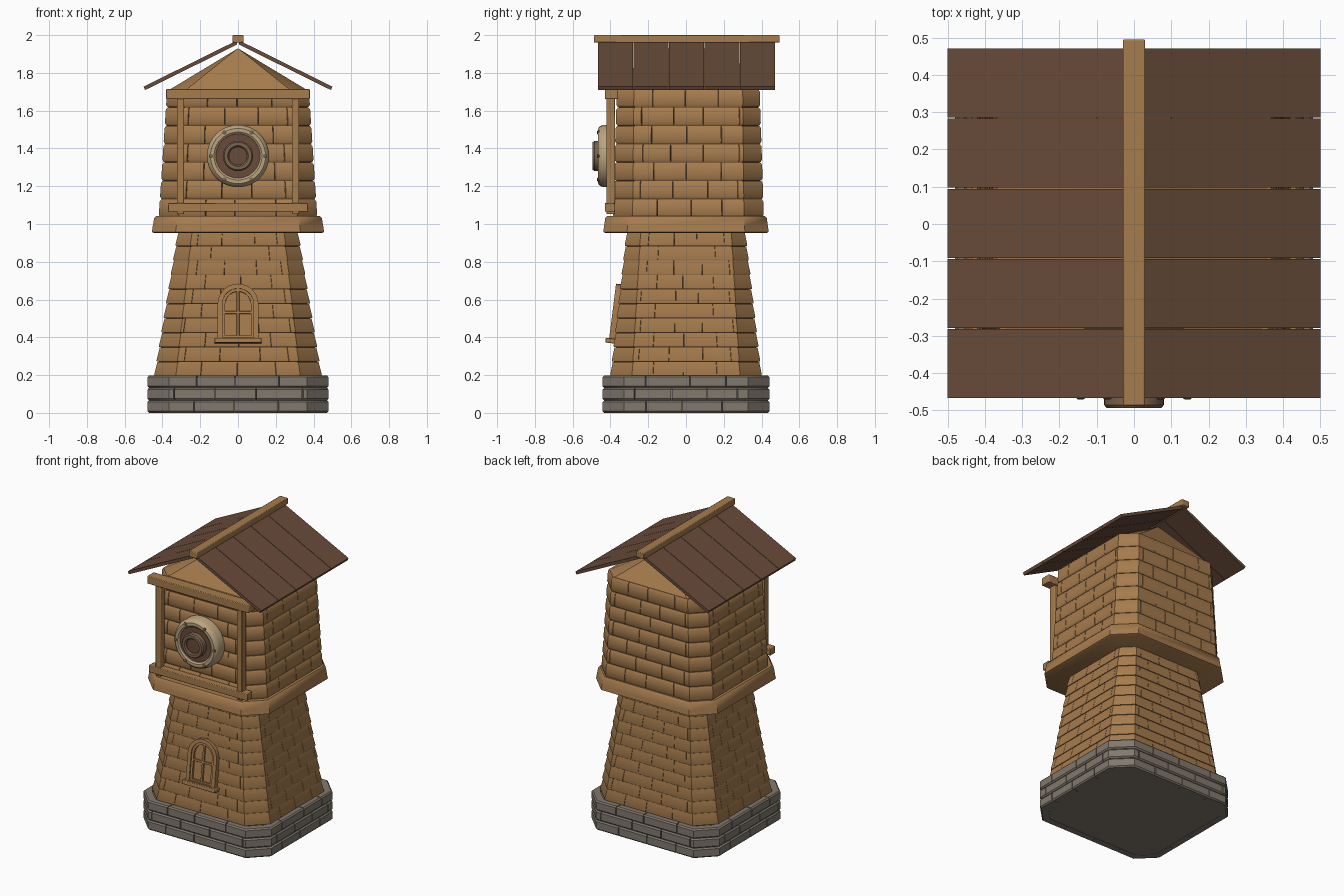
import bpy, bmesh, math, random
from mathutils import Vector

random.seed(4)
cube = bpy.data.objects.get("Cube")
if cube:
    bpy.data.objects.remove(cube, do_unlink=True)


def material(name, rgb):
    m = bpy.data.materials.new(name)
    m.use_nodes = True
    m.diffuse_color = (*rgb, 1)
    m.node_tree.nodes["Principled BSDF"].inputs["Base Color"].default_value = (*rgb, 1)
    return m


WOOD = material("warm wood", (0.38, 0.2, 0.075))
ROOF = material("dark roof wood", (0.14, 0.072, 0.042))
STONE = material("grey stone", (0.22, 0.19, 0.155))
PALE = material("pale ring", (0.5, 0.37, 0.21))
BRONZE = material("brown hub", (0.2, 0.125, 0.075))
GAP = material("dark joints", (0.06, 0.035, 0.018))
parts = []


def finish(name, bm, mat, bevel=0):
    bmesh.ops.remove_doubles(bm, verts=bm.verts, dist=0.00001)
    bmesh.ops.recalc_face_normals(bm, faces=bm.faces)
    mesh = bpy.data.meshes.new(name)
    bm.to_mesh(mesh)
    bm.free()
    ob = bpy.data.objects.new(name, mesh)
    bpy.context.collection.objects.link(ob)
    mesh.materials.append(mat)
    if bevel:
        mod = ob.modifiers.new("bevel", "BEVEL")
        mod.width, mod.segments = bevel, 2
    parts.append(ob)
    return ob


def prism(name, loop, y0, y1, mat, bevel=0, hole=None):
    """Outline in x and z pushed along y, with an optional matching hole."""
    bm = bmesh.new()
    rings = [[bm.verts.new((x, y, z)) for x, z in l]
             for l in (loop, hole or []) for y in (y0, y1)]
    a, b, c, d = rings
    n = len(loop)
    for i in range(n):
        j = (i + 1) % n
        bm.faces.new((a[i], a[j], b[j], b[i]))
        if hole:
            bm.faces.new((c[i], c[j], d[j], d[i]))
            bm.faces.new((a[i], a[j], c[j], c[i]))
            bm.faces.new((b[i], b[j], d[j], d[i]))
    if not hole:
        bm.faces.new(a)
        bm.faces.new(b)
    return finish(name, bm, mat, bevel)


def box(name, x0, x1, y0, y1, z0, z1, mat, bevel=0.004):
    return prism(name, [(x0, z0), (x1, z0), (x1, z1), (x0, z1)], y0, y1, mat, bevel)


def octagon(hx, hy, c, cy=0, inset=0):
    hx, hy, c = hx - inset, hy - inset, c - 0.586 * inset
    pts = [(c - hx, -hy), (hx - c, -hy), (hx, c - hy), (hx, hy - c)]
    pts += [(-x, -y) for x, y in pts]
    return [Vector((x, y + cy)) for x, y in pts]


def stack(name, layers, mat, cy=0):
    """Solid from octagon layers of (half x, half y, chamfer, z)."""
    bm = bmesh.new()
    rings = [[bm.verts.new((p.x, p.y, z)) for p in octagon(hx, hy, c, cy)]
             for hx, hy, c, z in layers]
    for lo, hi in zip(rings, rings[1:]):
        for i in range(8):
            j = (i + 1) % 8
            bm.faces.new((lo[i], lo[j], hi[j], hi[i]))
    bm.faces.new(rings[0])
    bm.faces.new(rings[-1])
    return finish(name, bm, mat)


def masonry(name, low, high, courses, profile, gap, mat, cy=0):
    """Courses of bricks that wrap round the cut corners."""
    bm = bmesh.new()
    low, high = Vector(low), Vector(high)

    def column(t, course):
        side, f = int(t) % 8, t - int(t)
        out = []
        for inset, h in profile:
            s = low.lerp(high, (course + h) / courses)
            o = octagon(s[0], s[1], s[2], cy, inset)
            p = o[side].lerp(o[(side + 1) % 8], f)
            out.append(bm.verts.new((p.x, p.y, s[3])))
        return out

    for course in range(courses):
        cuts = (0.06, 0.36, 0.65, 0.94) if course % 2 else (0.2, 0.5, 0.8)
        joints = [k + f + random.uniform(-0.035, 0.035) for k in (0, 2, 4, 6) for f in cuts]
        for a, b in zip(joints, joints[1:] + [joints[0] + 8]):
            a, b = a + gap, b - gap
            ts = [a] + [t for t in range(16) if a < t < b] + [b]
            cols = [column(t, course) for t in ts]
            for p, q in zip(cols, cols[1:]):
                for i in range(len(p)):
                    j = (i + 1) % len(p)
                    bm.faces.new((p[i], p[j], q[j], q[i]))
            bm.faces.new(cols[0])
            bm.faces.new(cols[-1])
    return finish(name, bm, mat)


def lathe(name, profile, mat, x=0, z=1.36, steps=40):
    """Turn (radius, y) points round an axis along y."""
    bm = bmesh.new()
    vs = [bm.verts.new((x + r, y, z)) for r, y in profile]
    es = [bm.edges.new(e) for e in zip(vs, vs[1:])]
    bmesh.ops.spin(bm, geom=vs + es, cent=(x, 0, z), axis=(0, 1, 0),
                   angle=math.tau, steps=steps)
    return finish(name, bm, mat)


block = [(0.05, 0.01), (0.008, 0.01), (0, 0.14), (0, 0.86), (0.008, 0.99), (0.05, 0.99)]
shingle = [(0.04, 0.01), (0.003, 0.01), (0, 0.1), (0.006, 0.98), (0.04, 0.98)]

# Stone foundation
masonry("foundation_blocks", (0.48, 0.442, 0.115, 0), (0.48, 0.442, 0.115, 0.198),
        3, block, 0.004, STONE)
stack("foundation_core", [(0.468, 0.43, 0.11, 0.003), (0.468, 0.43, 0.11, 0.188)], STONE)

# Lower tapering tower
masonry("tower_bricks", (0.445, 0.402, 0.115, 0.195), (0.32, 0.316, 0.075, 0.96),
        10, shingle, 0.0018, WOOD)
stack("tower_core", [(0.432, 0.389, 0.11, 0.19), (0.307, 0.303, 0.07, 0.96)], GAP)

# Ledge between the storeys
stack("ledge", [(0.445, 0.427, 0.12, 0.952), (0.456, 0.438, 0.125, 0.958),
                (0.452, 0.434, 0.125, 0.985), (0.444, 0.428, 0.12, 1.03),
                (0.434, 0.418, 0.115, 1.042)], WOOD)

# Upper storey and its hipped cap
masonry("upper_bricks", (0.42, 0.4, 0.105, 1.035), (0.375, 0.378, 0.09, 1.715),
        7, block, 0.0028, WOOD, 0.012)
stack("upper_core", [(0.407, 0.387, 0.1, 1.03), (0.362, 0.365, 0.085, 1.71)], GAP, 0.012)
bm = bmesh.new()
for p in octagon(0.368, 0.37, 0.09, 0.012):
    bm.verts.new((p.x, p.y, 1.708))
for y in (-0.21, 0.23):
    bm.verts.new((0, y, 1.93))
bmesh.ops.convex_hull(bm, input=bm.verts)
finish("roof_cap", bm, WOOD)

# Roof planks and ridge beam
width = 0.94 / 5
for side, label in ((1, "left"), (-1, "right")):
    outline = [(side * x, z) for x, z in
               ((0.005, 1.972), (0.5, 1.727), (0.492, 1.709), (0.005, 1.95))]
    for i in range(5):
        y = -0.468 + i * width
        prism(f"roof_plank_{label}_{i + 1}", outline, y + 0.0015, y + width - 0.0015, ROOF)
box("ridge_beam", -0.03, 0.03, -0.487, 0.495, 1.96, 2.0, WOOD)

# Timber frame on the front
box("frame_top_beam", -0.38, 0.38, -0.43, -0.36, 1.662, 1.714, WOOD)
box("frame_bottom_beam", -0.37, 0.37, -0.43, -0.375, 1.065, 1.112, WOOD)
for side, label in ((1, "left"), (-1, "right")):
    x = side * 0.305
    box(f"frame_post_{label}", x - 0.019, x + 0.019, -0.422, -0.375, 1.052, 1.67, WOOD)

# Round medallion with rivets
lathe("medallion_ring", [(0.165, -0.38), (0.165, -0.435), (0.158, -0.455), (0.146, -0.465),
                         (0.127, -0.465), (0.117, -0.457), (0.115, -0.42)], PALE)
lathe("medallion_disc", [(0.12, -0.4), (0.12, -0.452), (0, -0.452)], ROOF)
lathe("medallion_hub", [(0.08, -0.44), (0.08, -0.485), (0.073, -0.494), (0.055, -0.494),
                        (0.048, -0.486), (0.048, -0.45)], BRONZE)
lathe("hub_centre", [(0.05, -0.45), (0.05, -0.478), (0, -0.478)], ROOF)
for i in range(6):
    a = i * math.tau / 6
    lathe(f"rivet_{i + 1}", [(0.011, -0.455), (0.011, -0.468), (0.006, -0.471), (0, -0.471)],
          BRONZE, 0.143 * math.cos(a), 1.36 + 0.143 * math.sin(a), 10)


# Arched window leaning with the wall
def arch(w, z0, spring):
    turn = [math.pi * i / 14 for i in range(15)]
    return [(w, z0)] + [(w * math.cos(a), spring + w * math.sin(a)) for a in turn] + [(-w, z0)]


window = [
    prism("window_frame", arch(0.108, 0.02, 0.208), -0.028, 0.02, WOOD, 0,
          arch(0.083, 0.03, 0.208)),
    prism("window_inner_frame", arch(0.084, 0.025, 0.208), -0.02, 0.02, WOOD, 0,
          arch(0.068, 0.04, 0.208)),
    prism("window_panel", arch(0.08, 0.03, 0.208), -0.006, 0.02, WOOD),
    box("window_upright", -0.007, 0.007, -0.016, 0.01, 0.03, 0.28, WOOD, 0.002),
    box("window_crossbar", -0.075, 0.075, -0.016, 0.01, 0.157, 0.171, WOOD, 0.002),
    box("window_sill", -0.125, 0.125, -0.046, 0.02, 0, 0.025, WOOD),
]
for ob in window:
    ob.location = (0, -0.382, 0.367)
    ob.rotation_euler.x = -0.125

# Smooth the rounded parts, keep the edges sharp
bpy.ops.object.select_all(action="DESELECT")
for ob in parts:
    ob.select_set(True)
bpy.context.view_layer.objects.active = parts[0]
bpy.ops.object.shade_smooth_by_angle(angle=math.radians(35))
